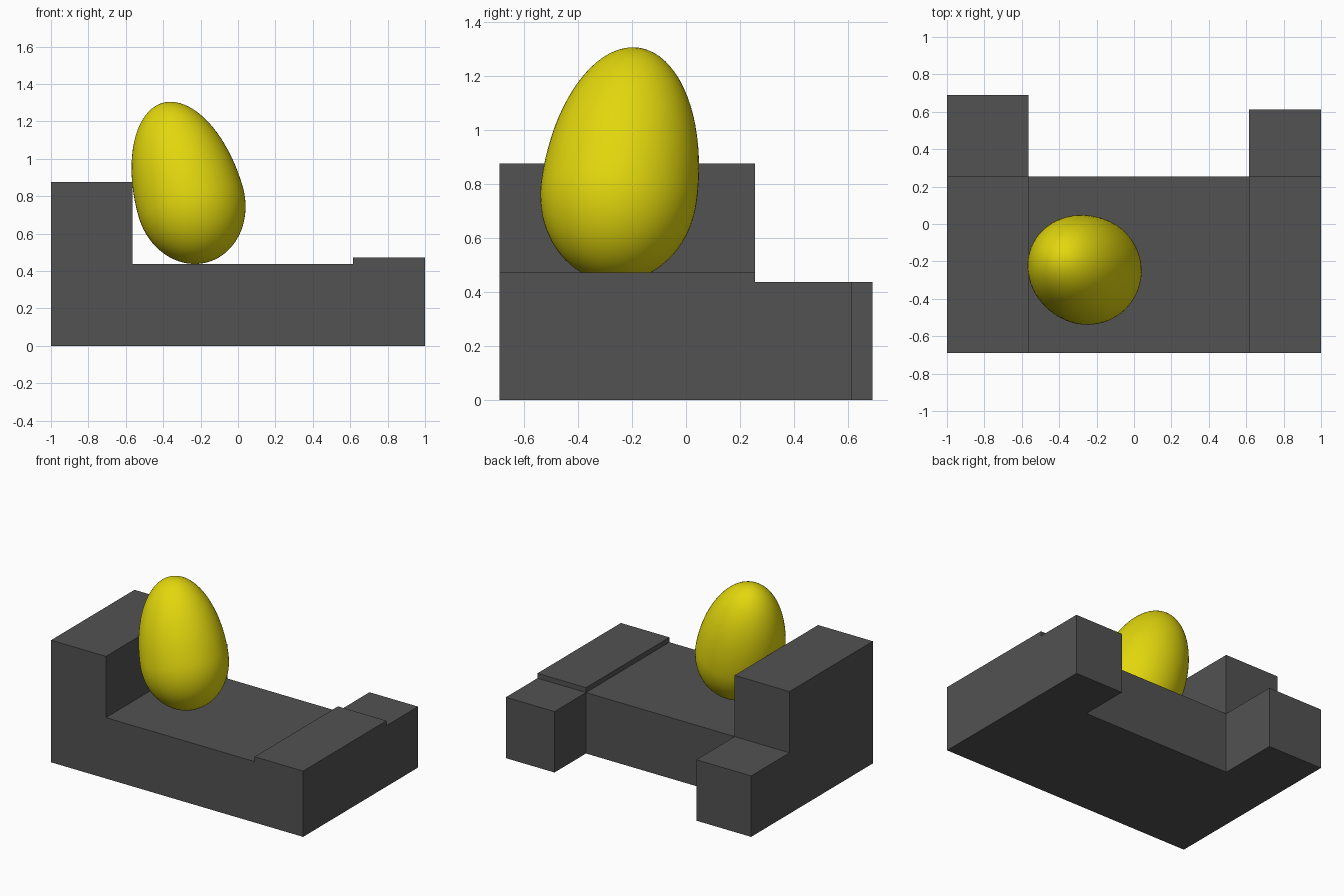
import bpy, bmesh, math
from mathutils import Vector

if "Cube" in bpy.data.objects:
    bpy.data.objects.remove(bpy.data.objects["Cube"])


def material(name, rgb):
    m = bpy.data.materials.new(name)
    m.diffuse_color = (*rgb, 1)
    m.use_nodes = True
    m.node_tree.nodes["Principled BSDF"].inputs["Base Color"].default_value = m.diffuse_color
    return m


grey = material("dark grey", (0.085, 0.085, 0.085))
yellow = material("yellow", (0.76, 0.68, 0.004))


def add_object(name, bm, mat):
    bmesh.ops.recalc_face_normals(bm, faces=bm.faces)
    me = bpy.data.meshes.new(name)
    bm.to_mesh(me)
    bm.free()
    me.materials.append(mat)
    ob = bpy.data.objects.new(name, me)
    bpy.context.collection.objects.link(ob)
    return ob


def prism(name, points, move, mat):
    """Extrude a flat outline along a vector."""
    bm = bmesh.new()
    face = bm.faces.new([bm.verts.new(p) for p in points])
    new = bmesh.ops.extrude_face_region(bm, geom=[face])["geom"]
    bmesh.ops.translate(bm, vec=move,
                        verts=[v for v in new if isinstance(v, bmesh.types.BMVert)])
    return add_object(name, bm, mat)


FRONT, BACK = -0.69, 0.255
LEFT, RIGHT = -0.565, 0.615
FLOOR, HIGH, LOW = 0.437, 0.876, 0.472

# Stepped platform: tall block on the left, low step on the right
outline = [(-1, 0), (1, 0), (1, LOW), (RIGHT, LOW), (RIGHT, FLOOR),
           (LEFT, FLOOR), (LEFT, HIGH), (-1, HIGH)]
platform = prism("platform", [(x, FRONT, z) for x, z in outline],
                 (0, BACK - FRONT, 0), grey)

# Two rear arms joined into the platform
for x0, x1, y1 in ((-1, LEFT, 0.69), (RIGHT, 1, 0.612)):
    corners = [(x0, 0, 0), (x1, 0, 0), (x1, 0, FLOOR), (x0, 0, FLOOR)]
    arm = prism("rear_arm", corners, (0, y1, 0), grey)
    union = platform.modifiers.new("join", 'BOOLEAN')
    union.operation = 'UNION'
    union.solver = 'EXACT'
    union.object = arm
    bpy.context.view_layer.objects.active = platform
    bpy.ops.object.modifier_apply(modifier=union.name)
    bpy.data.objects.remove(arm)

# Merge coplanar faces of the joined platform
bm = bmesh.new()
bm.from_mesh(platform.data)
bmesh.ops.remove_doubles(bm, verts=bm.verts, dist=0.0005)
bmesh.ops.dissolve_limit(bm, angle_limit=math.radians(1),
                         verts=bm.verts, edges=bm.edges)
bm.to_mesh(platform.data)
bm.free()

# Leaning egg: sphere with a long upper half and a short lower half
bm = bmesh.new()
bmesh.ops.create_uvsphere(bm, u_segments=64, v_segments=40, radius=1)
for v in bm.verts:
    v.co.x *= 0.29
    v.co.y *= 0.29
    v.co.z *= 0.553 if v.co.z > 0 else 0.336
egg = add_object("egg", bm, yellow)
lean = Vector((-0.27, 0.13, 0.954))
egg.rotation_euler = Vector((0, 0, 1)).rotation_difference(lean).to_euler()
egg.location = (-0.253, -0.248, 0.77)
for p in egg.data.polygons:
    p.use_smooth = True
